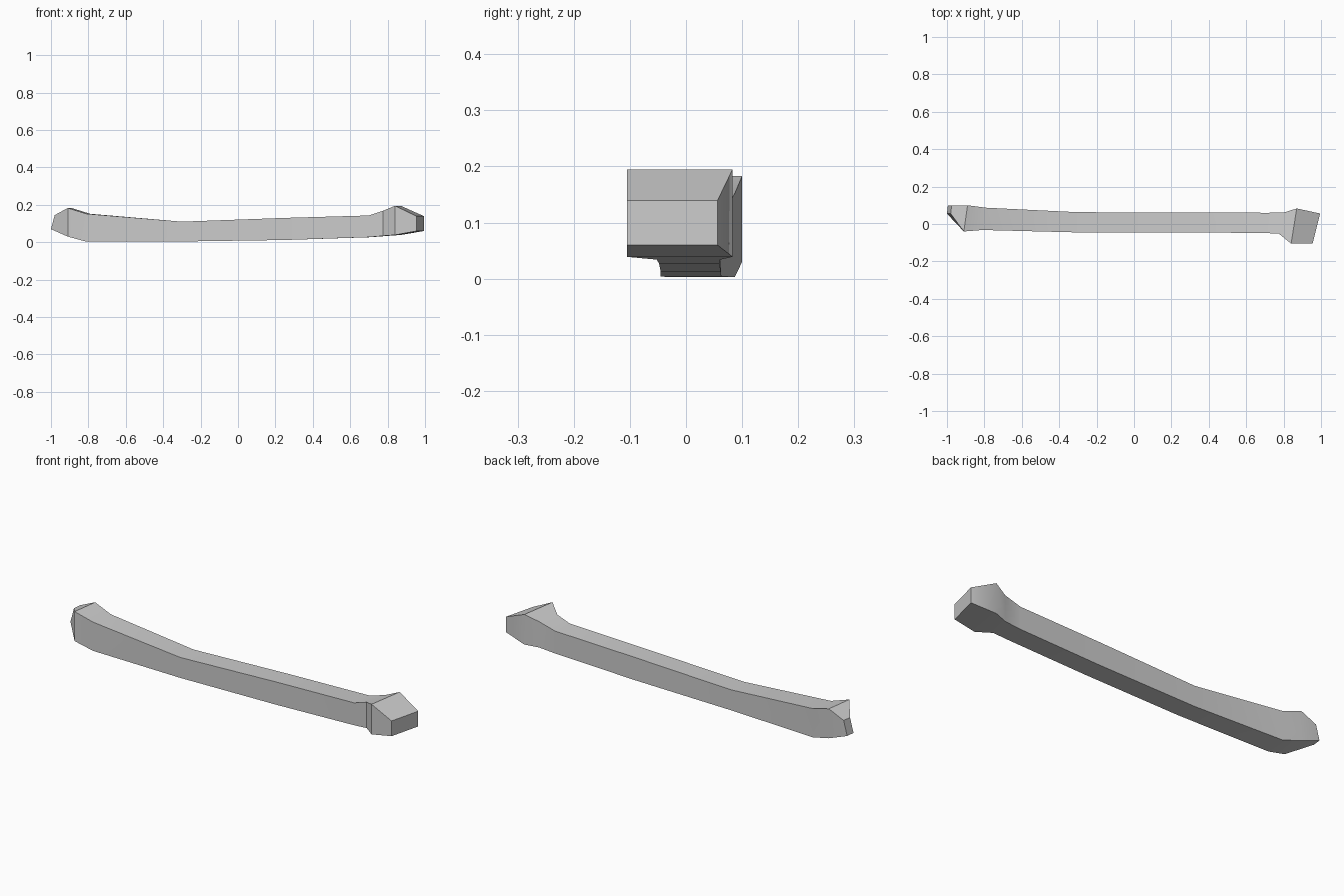
import bpy, bmesh, math

cube = bpy.data.objects.get("Cube")
if cube:
    bpy.data.objects.remove(cube, do_unlink=True)

# One plain grey for the whole shaft
grey = bpy.data.materials.new("plain grey")
grey.use_nodes = True
colour = (0.6, 0.6, 0.6, 1)
grey.diffuse_color = colour
grey.node_tree.nodes["Principled BSDF"].inputs["Base Color"].default_value = colour

# Four-sided sections: front x, back x, front y, back y, bottom z, top z
sections = [
    (-0.99, -0.985, 0.055, 0.10, 0.07, 0.145),   # small tip
    (-0.91, -0.89, -0.04, 0.10, 0.03, 0.183),    # small knob crest
    (-0.81, -0.79, -0.032, 0.087, 0.003, 0.152),
    (-0.30, -0.30, -0.045, 0.063, 0.004, 0.11),  # narrow waist
    (0.25, 0.25, -0.045, 0.062, 0.012, 0.13),
    (0.70, 0.71, -0.048, 0.06, 0.027, 0.143),
    (0.775, 0.80, -0.052, 0.061, 0.034, 0.168),  # neck
    (0.84, 0.87, -0.105, 0.083, 0.039, 0.195),   # large knob crest
    (0.955, 0.995, -0.105, 0.056, 0.06, 0.139),  # large end face
]

bm = bmesh.new()
rings = []
for i, (xf, xb, yf, yb, zb, zt) in enumerate(sections):
    lean = 0.01 if i == 0 else 0                 # the small tip leans inward
    rings.append([bm.verts.new(p) for p in (
        (xf - lean, yf, zb), (xb - lean, yb, zb),
        (xb + lean, yb, zt), (xf + lean, yf, zt))])

for a, b in zip(rings, rings[1:]):
    for k in range(4):
        n = (k + 1) % 4
        bm.faces.new((a[k], a[n], b[n], b[k]))
bm.faces.new(rings[0])
bm.faces.new(rings[-1])
bmesh.ops.recalc_face_normals(bm, faces=bm.faces)

mesh = bpy.data.meshes.new("shaft")
bm.to_mesh(mesh)
bm.free()
mesh.materials.append(grey)
shaft = bpy.data.objects.new("shaft", mesh)
bpy.context.collection.objects.link(shaft)

# Soft bends along the shaft, crisp edges on the knobs
bpy.ops.object.select_all(action="DESELECT")
shaft.select_set(True)
bpy.context.view_layer.objects.active = shaft
bpy.ops.object.shade_smooth_by_angle(angle=math.radians(30))
